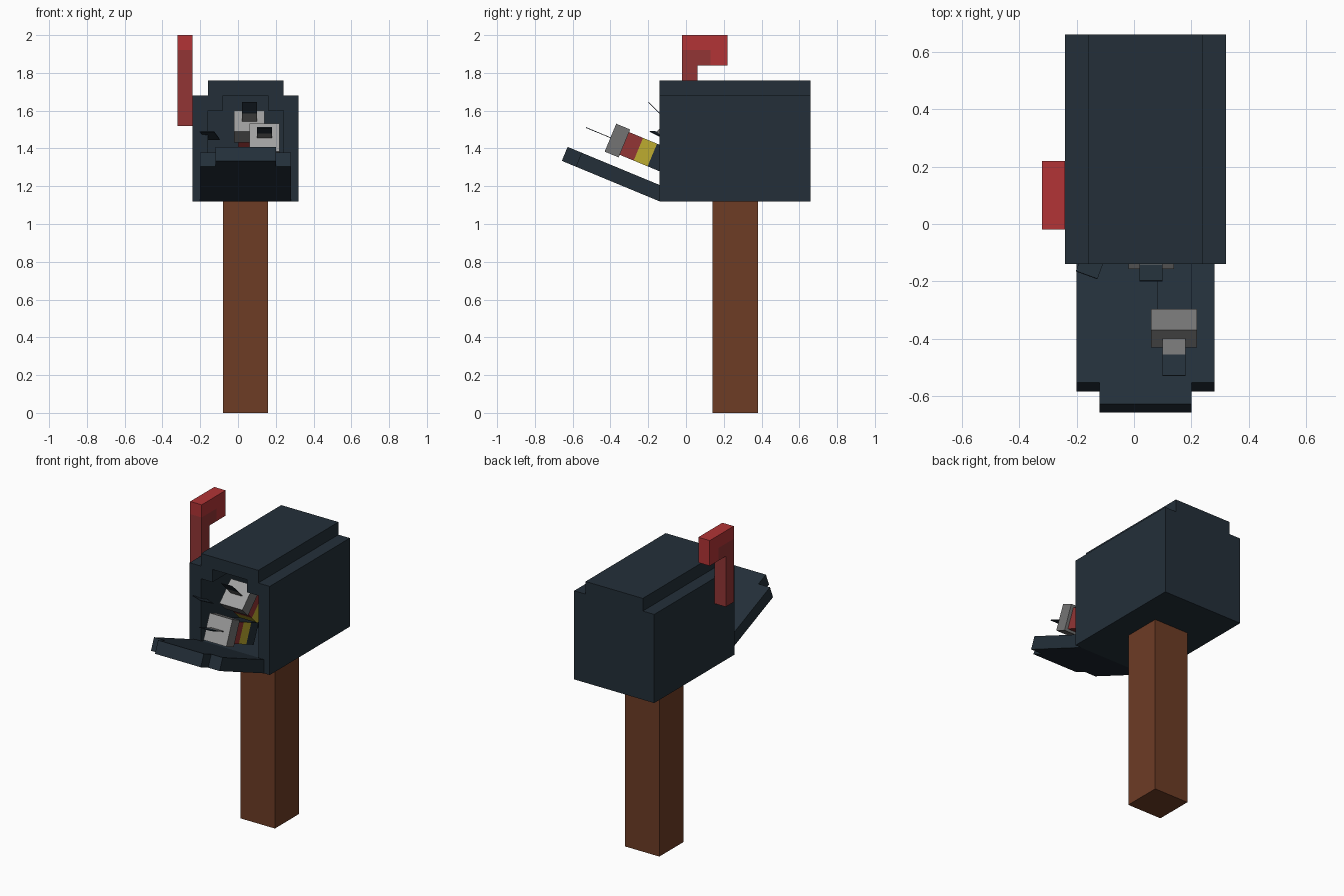
import bpy, bmesh, math
from mathutils import Matrix, Vector

if "Cube" in bpy.data.objects:
    bpy.data.objects.remove(bpy.data.objects["Cube"])


def material(name, rgb):
    m = bpy.data.materials.new(name)
    lin = [((c / 255 + 0.055) / 1.055) ** 2.4 for c in rgb]
    m.diffuse_color = (*lin, 1)
    m.use_nodes = True
    m.node_tree.nodes["Principled BSDF"].inputs["Base Color"].default_value = m.diffuse_color
    return m


NAVY = material("dark slate", (35, 47, 57))
WOOD = material("brown wood", (109, 60, 37))
RED = material("bright red", (178, 52, 54))
DULL = material("dull red", (146, 53, 53))
YELLOW = material("yellow", (190, 172, 48))
GREY = material("mid grey", (116, 116, 116))
LIGHT = material("light grey", (160, 160, 160))


def finish(name, bm, mats, matrix=None):
    bmesh.ops.recalc_face_normals(bm, faces=bm.faces[:])
    me = bpy.data.meshes.new(name)
    bm.to_mesh(me)
    bm.free()
    for m in mats:
        me.materials.append(m)
    ob = bpy.data.objects.new(name, me)
    bpy.context.collection.objects.link(ob)
    if matrix:
        ob.matrix_world = matrix
    return ob


def box(name, x, y, z, mats, matrix=None, rule=None):
    """Box from min/max pairs; rule(normal) picks the material of a face."""
    bm = bmesh.new()
    bmesh.ops.create_cube(bm, size=1)
    for v in bm.verts:
        v.co = Vector([(lo + hi) / 2 + c * (hi - lo)
                       for c, (lo, hi) in zip(v.co, (x, y, z))])
    bm.normal_update()
    if rule:
        for f in bm.faces:
            f.material_index = rule(f.normal)
    return finish(name, bm, mats, matrix)


def prism(name, outline, lo, hi, mat, matrix=None):
    """Extrude an XY outline along z."""
    bm = bmesh.new()
    f = bm.faces.new([bm.verts.new((a, b, lo)) for a, b in outline])
    geo = bmesh.ops.extrude_face_region(bm, geom=[f])["geom"]
    moved = [g for g in geo if isinstance(g, bmesh.types.BMVert)]
    bmesh.ops.translate(bm, verts=moved, vec=(0, 0, hi - lo))
    return finish(name, bm, [mat], matrix)


# wooden post
box("post", (-0.08, 0.16), (0.14, 0.38), (0, 1.12), [WOOD])


# hollow stepped mailbox shell, open at the front
def arch(half, bottom, shoulder, top, y):
    inner = half - 0.08
    half_pts = [(half, bottom), (half, shoulder), (inner, shoulder), (inner, top)]
    pts = half_pts + [(-a, b) for a, b in reversed(half_pts)]
    return [(0.04 + a, y, b) for a, b in pts]


bm = bmesh.new()
loops = [[bm.verts.new(p) for p in ring] for ring in (
    arch(0.28, 1.12, 1.68, 1.76, 0.66), arch(0.28, 1.12, 1.68, 1.76, -0.14),
    arch(0.20, 1.20, 1.60, 1.68, -0.14), arch(0.20, 1.20, 1.60, 1.68, 0.58))]
for a, b in zip(loops, loops[1:]):
    for i in range(8):
        j = (i + 1) % 8
        bm.faces.new((a[i], a[j], b[j], b[i]))
bm.faces.new(loops[0])
bm.faces.new(loops[-1])
finish("mailbox_shell", bm, [NAVY])

# open door, tilted up from its hinge at the front lower edge
hinge = Matrix.Translation((0.04, -0.14, 1.12)) @ Matrix.Rotation(math.radians(-22.5), 4, 'X')
side = [(0.24, 0), (0.24, -0.48), (0.16, -0.48), (0.16, -0.56)]
prism("door", side + [(-a, b) for a, b in reversed(side)], 0, 0.08, NAVY, hinge)

# raised flag with its pole
FX = (-0.32, -0.24)
box("flag_pole", FX, (-0.02, 0.06), (1.52, 1.84), [DULL])
box("flag_inner", FX, (-0.02, 0.13), (1.84, 1.92), [DULL])
box("flag_top", FX, (-0.02, 0.22), (1.92, 2.0), [RED])
box("flag_end", FX, (0.13, 0.22), (1.84, 1.92), [RED])


# striped sticks with a square grey head and a flat fuse
def stick(label, loc, tilt):
    m = Matrix.Translation(loc) @ Matrix.Rotation(math.radians(-tilt), 4, 'X')
    box(label + "_head", (-0.08, 0.08), (0, 0.08), (-0.08, 0.08), [GREY, LIGHT], m,
        lambda n: 1 if n.y < -0.5 else 0)
    for i, (part, mat) in enumerate((("red", DULL), ("yellow", YELLOW), ("dark", NAVY))):
        y = 0.08 * (i + 1)
        box(f"{label}_{part}_band", (-0.06, 0.06), (y, y + 0.08), (-0.065, 0.065),
            [mat, NAVY], m, lambda n: 1 if n.z > 0.5 else 0)
    box(label + "_fuse", (-0.04, 0.04), (-0.06, 0), (-0.002, 0.002), [GREY], m)
    box(label + "_fuse_tip", (-0.04, 0.04), (-0.14, -0.06), (-0.002, 0.002), [NAVY], m)


stick("lower_stick", (0.14, -0.40, 1.457), 22.5)
stick("upper_stick", (0.06, -0.10, 1.545), 45)

# loose fuse tip poking out beside the opening
loose = (Matrix.Translation((-0.165, -0.178, 1.49)) @ Matrix.Rotation(math.radians(-20), 4, 'Z')
         @ Matrix.Rotation(math.radians(-25), 4, 'X'))
box("loose_fuse_tip", (-0.04, 0.04), (0, 0.1), (-0.002, 0.002), [NAVY], loose)
